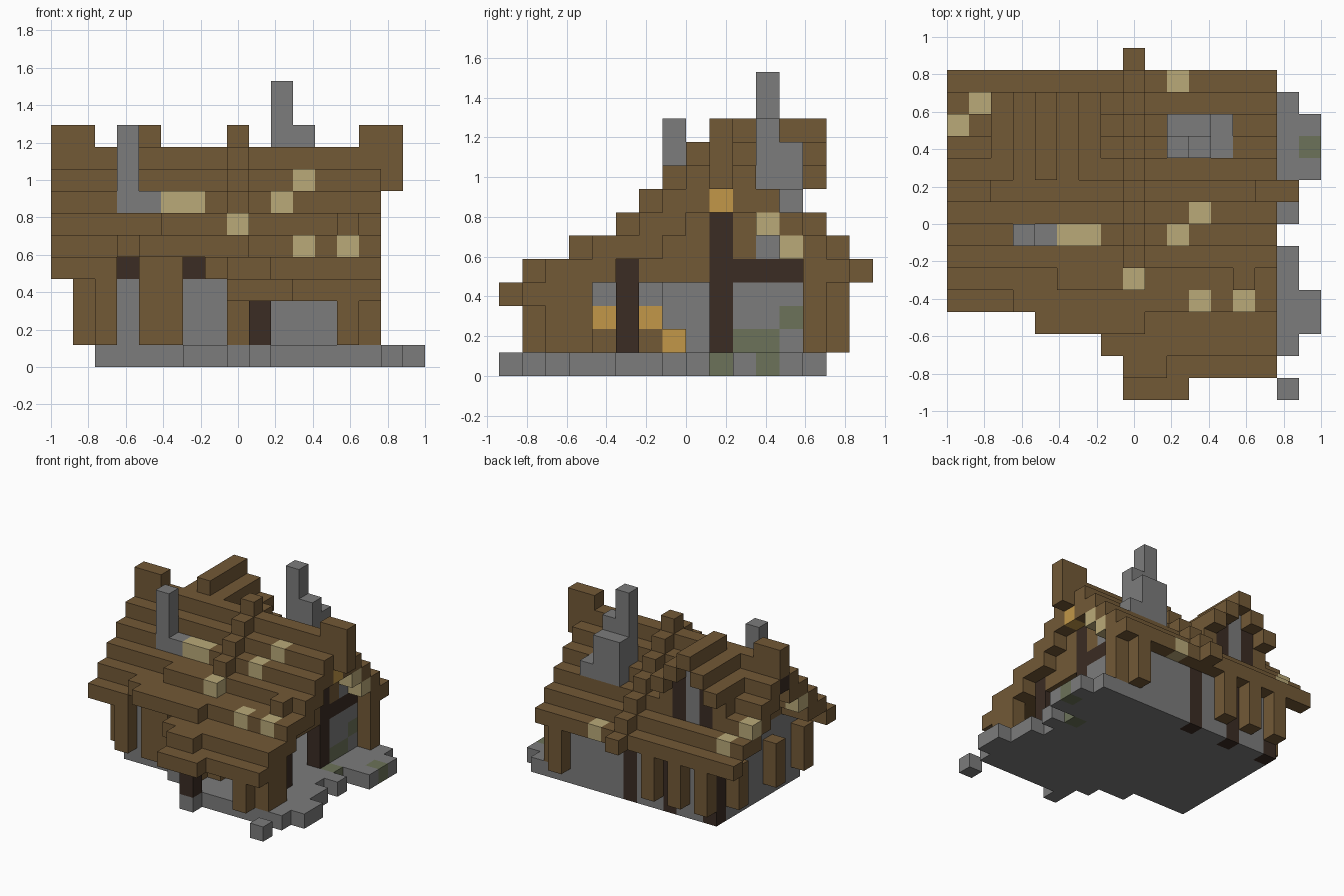
import bpy
import bmesh
from mathutils import Vector

cube = bpy.data.objects.get("Cube")
if cube:
    bpy.data.objects.remove(cube, do_unlink=True)

UNIT = 2 / 17
ORIGIN = Vector((-1, -8 * UNIT, 0))

COLOURS = {
    "timber": (.17, .1, .037),
    "stone": (.2, .2, .2),
    "dark_wood": (.043, .025, .017),
    "straw": (.49, .4, .19),
    "lamp_gold": (.54, .31, .065),
    "moss": (.15, .17, .1),
}
materials = {}
for name, rgb in COLOURS.items():
    mat = bpy.data.materials.new(name)
    mat.use_nodes = True
    mat.diffuse_color = (*rgb, 1)
    shader = mat.node_tree.nodes["Principled BSDF"]
    shader.inputs["Base Color"].default_value = (*rgb, 1)
    shader.inputs["Roughness"].default_value = .9
    materials[name] = mat

# Block grid: each cell remembers its part and colour, later parts replace earlier ones
cells = {}


def fill(part, colour, x, y, z):
    """Fill a block range; a single number means one block, a pair is a half-open range."""
    spans = [range(*s) if isinstance(s, tuple) else (s,) for s in (x, y, z)]
    for i in spans[0]:
        for j in spans[1]:
            for k in spans[2]:
                cells[i, j, k] = (part, colour)


def roof_top(j):
    return 10 - abs(j - 9)


# Stone floor with its ragged edges
fill("floor", "stone", x=(2, 15), y=(5, 14), z=0)
fill("floor", "stone", x=(6, 15), y=4, z=0)
fill("floor", "stone", x=(8, 15), y=3, z=0)
fill("floor", "stone", x=(9, 15), y=2, z=0)
fill("floor", "stone", x=9, y=1, z=0)
for x, y in ((15, 0), (15, (2, 7)), (16, (3, 5)), (15, 8), (15, (10, 14)), (16, (10, 13))):
    fill("floor", "stone", x=x, y=y, z=0)

# Stone walls, open for a doorway on the left side
height = (1, 5)
fill("walls", "stone", x=(2, 13), y=5, z=height)
fill("walls", "stone", x=(2, 14), y=13, z=height)
fill("walls", "stone", x=2, y=(5, 14), z=height)
fill("walls", "stone", x=13, y=(9, 14), z=height)
for x in (3, 6):
    fill("front_lintels", "dark_wood", x=x, y=5, z=4)

# Moss patches
for x, y, z in ((14, 9, 0), (16, 11, 0), (13, (10, 12), 1), (13, 12, 2)):
    fill("moss_patches", "moss", x=x, y=y, z=z)

# Lamps on their stands, by the porch and inside the doorway
for y in (4, 6):
    fill("lamp_stands", "timber", x=9, y=y, z=1)
    fill("lamps", "lamp_gold", x=9, y=y, z=2)
    fill("lamp_stands", "stone", x=9, y=y, z=3)
fill("lamps", "lamp_gold", x=9, y=7, z=1)

# Gable infill at both ends, following the roof slope
for j in range(5, 14):
    for x in (2, 13):
        fill("gables", "timber", x=x, y=j, z=(5, roof_top(j)))
fill("gables", "timber", x=13, y=(6, 9), z=4)
fill("gables", "stone", x=13, y=11, z=5)

# Dark frame posts and beams
fill("dark_frame", "dark_wood", x=13, y=5, z=height)
fill("dark_frame", "dark_wood", x=13, y=9, z=(1, 7))
fill("dark_frame", "dark_wood", x=13, y=(10, 13), z=4)
fill("dark_frame", "dark_wood", x=9, y=1, z=(1, 3))
for x in (2, 5, 8):
    fill("dark_frame", "dark_wood", x=x, y=13, z=(0, 5))

# Timber posts round the house
for x, y in ((1, 5), (1, 8), (1, 12), (2, 4), (8, 3), (13, 1), (14, 2),
             (14, 3), (13, 14), (6, 14), (4, 14), (2, 14)):
    fill("posts", "timber", x=x, y=y, z=(1, 4))
fill("posts", "timber", x=(4, 6), y=4, z=height)
fill("posts", "timber", x=14, y=13, z=height)

# Stepped main roof, two blocks thick above the eaves
for j in range(4, 15):
    top = roof_top(j)
    width = (0, 4) if j == 4 else (0, 15)
    fill("main_roof", "timber", x=width, y=j, z=(min(top - 1, max(top - 2, 5)), top))
cells.pop((3, 4, 4))
fill("main_roof", "timber", x=(5, 8), y=5, z=6)
fill("main_roof", "timber", x=13, y=5, z=6)

# Porch roof stepping down to the front
fill("porch_roof", "timber", x=(3, 15), y=4, z=5)
fill("porch_roof", "timber", x=(4, 9), y=3, z=5)
fill("porch_roof", "timber", x=(7, 15), y=(2, 5), z=4)
fill("porch_roof", "timber", x=(8, 10), y=1, z=4)
fill("porch_roof", "timber", x=(8, 15), y=1, z=3)
fill("porch_roof", "timber", x=(8, 11), y=0, z=3)

# Raised rib over the roof, and the ridge ends
for j in range(5, 16):
    fill("roof_rib", "timber", x=8, y=j, z=roof_top(j))
fill("ridge_ends", "timber", x=(0, 2), y=9, z=10)
fill("ridge_ends", "timber", x=(14, 16), y=9, z=10)
fill("ridge_ends", "timber", x=15, y=9, z=(8, 10))
fill("ridge_ends", "dark_wood", x=0, y=9, z=8)
fill("lamps", "lamp_gold", x=14, y=9, z=7)

# Rear dormer: walls, windows and stepped roof
depth = (10, 13)
for x in (2, 6):
    fill("dormer_walls", "timber", x=x, y=depth, z=(6, 8))
fill("dormer_face", "stone", x=4, y=12, z=(6, 10))
for x in (3, 5):
    fill("dormer_windows", "dark_wood", x=x, y=12, z=(6, 9))
for step in range(3):
    for x in (4 - step, 4 + step):
        fill("dormer_roof", "timber", x=x, y=(10, 14), z=10 - step)

# Chimneys
fill("front_chimney", "stone", x=3, y=7, z=(7, 11))
fill("front_chimney", "stone", x=4, y=7, z=7)
fill("rear_chimney", "stone", x=(10, 13), y=(11, 13), z=7)
fill("rear_chimney", "stone", x=(10, 12), y=12, z=(7, 10))
fill("rear_chimney", "stone", x=11, y=11, z=(7, 11))
fill("rear_chimney", "stone", x=10, y=11, z=(7, 13))

# Straw patches in the roof, then those tucked under its ends
for x, y in ((10, 7), (5, 7), (6, 7), (11, 8), (8, 5), (11, 4), (13, 4), (10, 14), (0, 12), (1, 13)):
    top = max(k for i, j, k in cells if (i, j) == (x, y))
    fill("straw_patches", "straw", x=x, y=y, z=top)
for x, y, z in ((14, 11, 6), (14, 12, 5), (0, 7, 6)):
    fill("straw_patches", "straw", x=x, y=y, z=z)

# Turn each part into one mesh of its exposed block faces
AXES = [Vector(a) for a in ((1, 0, 0), (0, 1, 0), (0, 0, 1))]


def build_part(part):
    bm = bmesh.new()
    names = []
    for cell, (owner, colour) in cells.items():
        if owner != part:
            continue
        if colour not in names:
            names.append(colour)
        centre = Vector(cell) + Vector((.5, .5, .5))
        for n, axis in enumerate(AXES):
            u, v = AXES[n - 2], AXES[n - 1]
            for side in (1, -1):
                if tuple(int(c) for c in Vector(cell) + axis * side) in cells:
                    continue
                corners = [centre + (axis * side + u * a + v * b * side) / 2
                           for a, b in ((-1, -1), (1, -1), (1, 1), (-1, 1))]
                face = bm.faces.new([bm.verts.new(ORIGIN + c * UNIT) for c in corners])
                face.material_index = names.index(colour)
    bmesh.ops.remove_doubles(bm, verts=bm.verts, dist=UNIT / 50)
    bmesh.ops.dissolve_limit(bm, angle_limit=.01, verts=bm.verts, edges=bm.edges,
                             delimit={"MATERIAL"})
    mesh = bpy.data.meshes.new(part)
    bm.to_mesh(mesh)
    bm.free()
    for name in names:
        mesh.materials.append(materials[name])
    bpy.context.collection.objects.link(bpy.data.objects.new(part, mesh))


for part in sorted({owner for owner, _ in cells.values()}):
    build_part(part)
